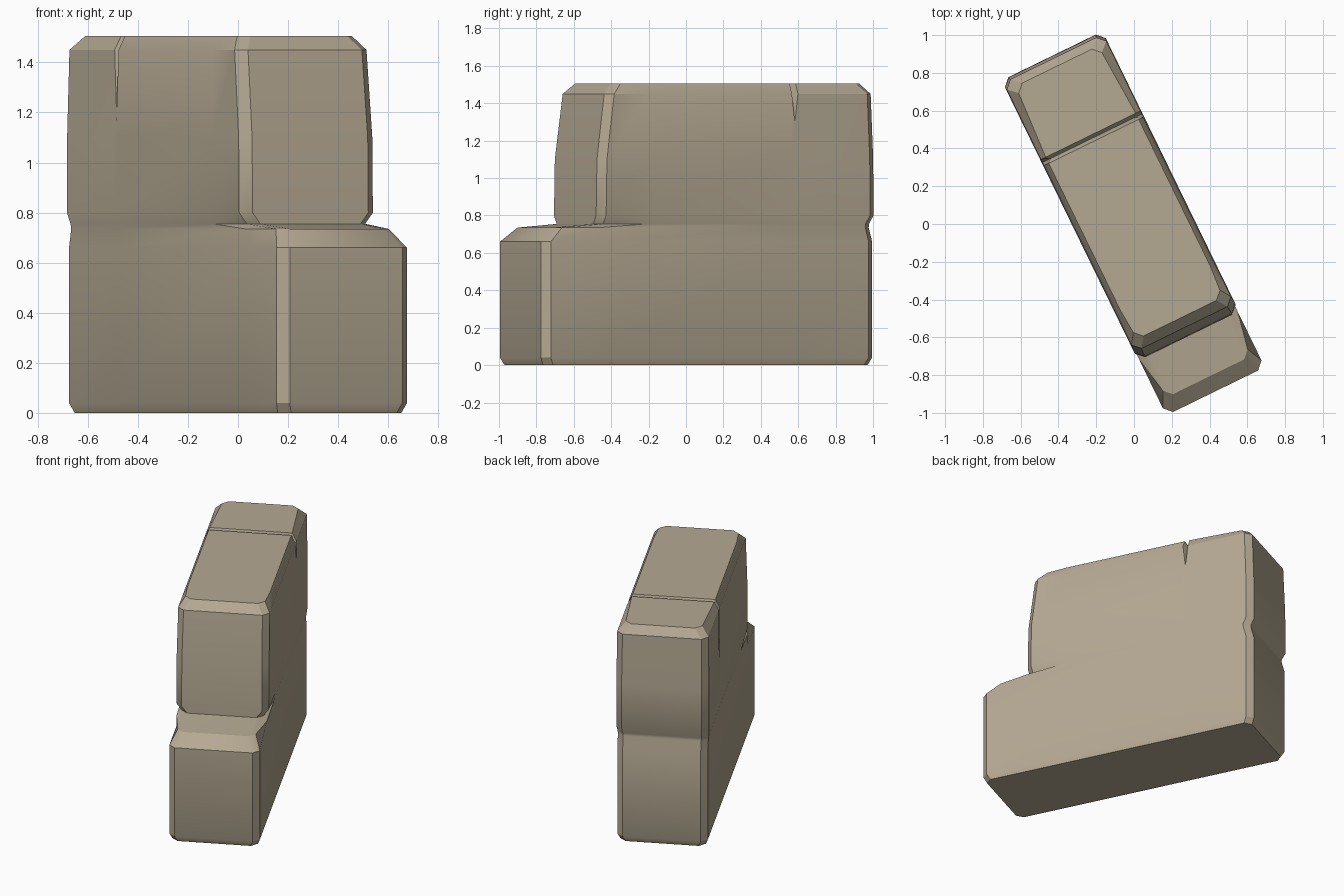
import bpy, bmesh, math

if "Cube" in bpy.data.objects:
    bpy.data.objects.remove(bpy.data.objects["Cube"])

# Wall footprint is turned in plan: u runs along the wall, w across it
ANG = math.radians(26)
U = (math.sin(ANG), -math.cos(ANG))
W = (math.cos(ANG), math.sin(ANG))
C = 0.04          # corner chamfer
GROOVE = -0.505   # joint between the two top stones


def ring(bm, z, s0, s1, v, f, p, slit=None, b=0.0):
    """Chamfered outline at height z. f pinches the front, b the back, p is the side vertex
    where the pinch ends, slit = (left z, right z, inset) for the joint vertex."""
    lz, rz, d = slit or (z, z, 0)
    right = [(s1, v - C - f, z), (s1 - C, v - f, z), (p, v, z),
             (GROOVE + 0.018, v, z), (GROOVE, v - d, rz), (GROOVE - 0.018, v, z),
             (s0 + C, v - b, z), (s0, v - C - b, z)]
    left = [(s, -w, lz if i == 4 else h) for i, (s, w, h) in enumerate(right)][::-1]
    pts = right + left
    return [bm.verts.new((s * U[0] + w * W[0], s * U[1] + w * W[1], h)) for s, w, h in pts]


bm = bmesh.new()
rings = [
    # lower course, with the ledge sticking out at the front
    ring(bm, 0.00, -0.965, 0.965, 0.275, 0.00, 0.66),
    ring(bm, 0.04, -0.985, 0.985, 0.290, 0.00, 0.66),
    ring(bm, 0.66, -0.985, 0.985, 0.290, 0.00, 0.66),
    ring(bm, 0.735, -0.965, 0.900, 0.290, 0.04, 0.66),
    # upper course, set back at the front
    ring(bm, 0.755, -0.965, 0.660, 0.293, 0.03, 0.38),
    ring(bm, 0.80, -0.99, 0.660, 0.297, 0.00, 0.38),
    ring(bm, 1.10, -0.988, 0.655, 0.297, 0.00, 0.38),
    ring(bm, 1.45, -0.975, 0.610, 0.293, 0.00, 0.38, (1.18, 1.30, 0.0)),
    ring(bm, 1.505, -0.930, 0.555, 0.265, 0.01, 0.38, (1.47, 1.47, 0.02), 0.02),
]
n = 16
for lo, hi in zip(rings, rings[1:]):
    for i in range(n):
        j = (i + 1) % n
        bm.faces.new((lo[i], lo[j], hi[j], hi[i]))

# bottom, and top in strips so the joint dips between the stones
bm.faces.new(rings[0][::-1])
top = rings[-1]
for k in range(7):
    bm.faces.new((top[k], top[k + 1], top[14 - k], top[15 - k]))
bmesh.ops.recalc_face_normals(bm, faces=bm.faces)

mesh = bpy.data.meshes.new("stone_wall")
bm.to_mesh(mesh)
bm.free()
wall = bpy.data.objects.new("stone_wall", mesh)
bpy.context.collection.objects.link(wall)

stone = bpy.data.materials.new("warm_grey_stone")
stone.diffuse_color = (0.46, 0.395, 0.29, 1)
stone.use_nodes = True
stone.node_tree.nodes["Principled BSDF"].inputs["Base Color"].default_value = stone.diffuse_color
mesh.materials.append(stone)

bpy.context.view_layer.objects.active = wall
wall.select_set(True)
bpy.ops.object.shade_smooth_by_angle(angle=math.radians(30))
